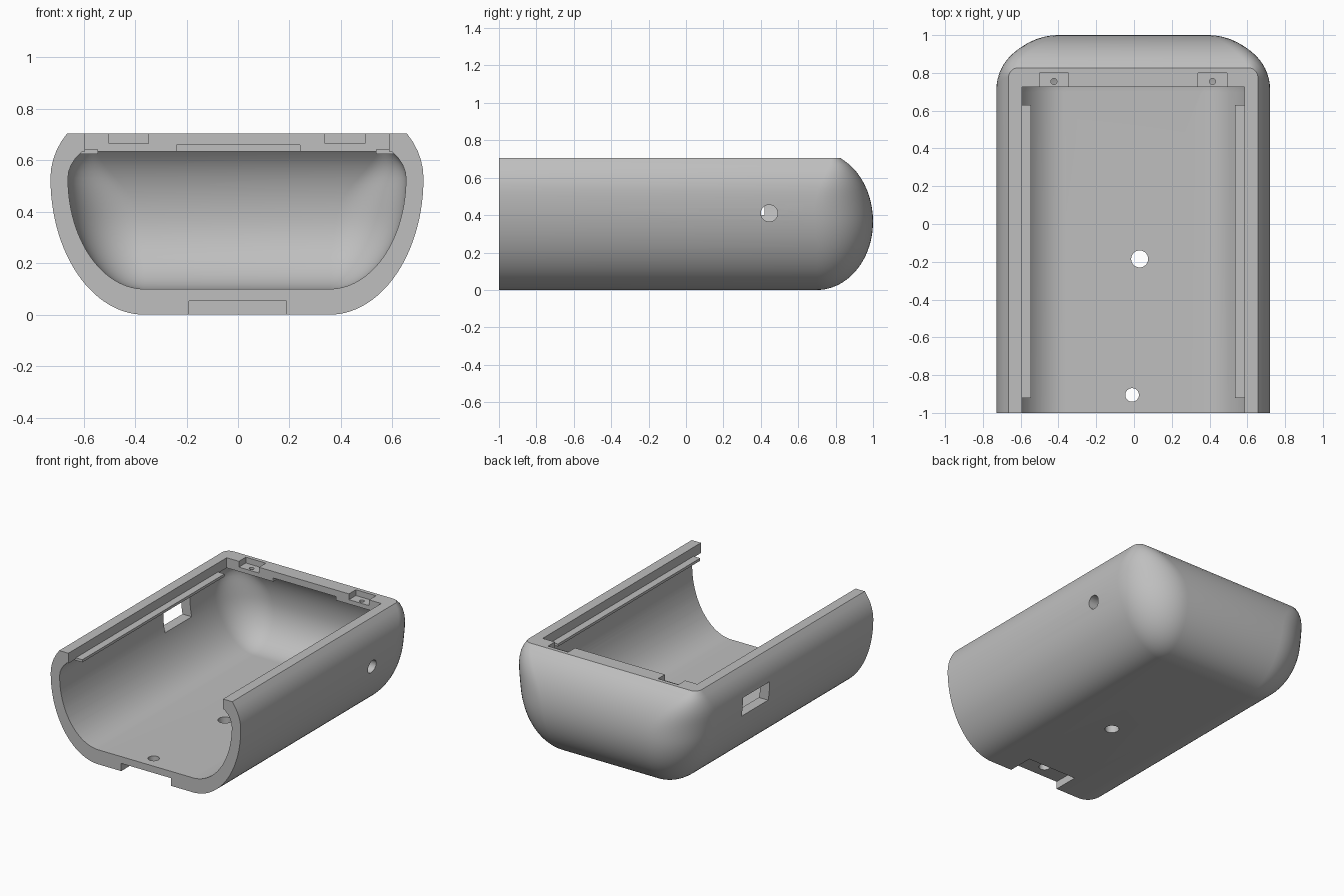
import bpy, math
from mathutils import Matrix

if "Cube" in bpy.data.objects:
    bpy.data.objects.remove(bpy.data.objects["Cube"], do_unlink=True)

grey = bpy.data.materials.new("light_grey")
grey.use_nodes = True
grey.diffuse_color = (0.52, 0.52, 0.52, 1)
grey.node_tree.nodes["Principled BSDF"].inputs["Base Color"].default_value = grey.diffuse_color

SHIFT = -0.004   # slight sideways offset of the whole body


def bulge(z, mid, low, high):
    """Quarter-ellipse factor that peaks at height mid."""
    t = (mid - z) / low if z < mid else (z - mid) / high
    return math.sqrt(max(0, 1 - t * t))


def activate(obj):
    bpy.ops.object.select_all(action="DESELECT")
    obj.select_set(True)
    bpy.context.view_layer.objects.active = obj


def tub(name, z0, z1, front, side, back, corner, rows=32, arc=14):
    """Solid U-shaped loft: flat front, rounded sides, back and corners."""
    verts, faces = [], []
    for i in range(rows + 1):
        z = z0 + (z1 - z0) * (1 - math.cos(i / rows * math.pi / 2))
        w = 0.36 + side[0] * bulge(z, *side[1:])
        b = 0.7 + back[0] * bulge(z, *back[1:])
        if z < 0.4:
            r = max(0.004, corner * bulge(z, 0.4, 0.4 - z0, 1))
        else:
            r = 0.05 + (corner - 0.05) * (1 - ((z - 0.4) / (z1 - 0.4)) ** 2)
        half = [(w, front)]
        for k in range(arc + 1):
            a = k / arc * math.pi / 2
            half.append((w - r + r * math.cos(a), b - r + r * math.sin(a)))
        ring = half + [(-x, y) for x, y in reversed(half)]
        verts += [(x + SHIFT, y, z) for x, y in ring]
    n = len(ring)
    for i in range(rows):
        for k in range(n):
            j = (k + 1) % n
            faces.append((i * n + k, i * n + j, (i + 1) * n + j, (i + 1) * n + k))
    faces.append(tuple(reversed(range(n))))
    faces.append(tuple(range(rows * n, rows * n + n)))
    mesh = bpy.data.meshes.new(name)
    mesh.from_pydata(verts, [], faces)
    obj = bpy.data.objects.new(name, mesh)
    bpy.context.collection.objects.link(obj)
    mesh.materials.append(grey)
    return obj


def box(name, x, y, z):
    """Box given by its (low, high) range on each axis."""
    bpy.ops.mesh.primitive_cube_add(size=1)
    obj = bpy.context.object
    obj.name = name
    size = [r[1] - r[0] for r in (x, y, z)]
    mid = [(r[0] + r[1]) / 2 for r in (x, y, z)]
    mid[0] += SHIFT
    obj.data.transform(Matrix.Translation(mid) @ Matrix.Diagonal((*size, 1)))
    obj.data.materials.append(grey)
    return obj


def rod(name, centre, radius, depth, turn=0):
    bpy.ops.mesh.primitive_cylinder_add(vertices=32, radius=radius, depth=depth,
                                        location=centre, rotation=(0, turn, 0))
    obj = bpy.context.object
    obj.name = name
    obj.data.materials.append(grey)
    return obj


def cut(target, cutter):
    mod = target.modifiers.new("cut", "BOOLEAN")
    mod.operation, mod.solver, mod.object = "DIFFERENCE", "EXACT", cutter
    activate(target)
    bpy.ops.object.modifier_apply(modifier=mod.name)
    bpy.data.objects.remove(cutter, do_unlink=True)


# Hollow shell, open at the front
shell = tub("shell", 0, 0.705, -1, (0.365, 0.53, 0.53, 0.307),
            (0.3, 0.365, 0.365, 0.375), 0.31)
cut(shell, tub("cavity", 0.1, 0.635, -1.1, (0.297, 0.53, 0.43, 0.18),
               (0.235, 0.365, 0.265, 0.32), 0.25))

# Top opening, leaving a rim and a back lip
cut(shell, box("opening", (-0.59, 0.59), (-1.1, 0.725), (0.6, 0.8)))

# Back lip: latch slot, two pockets and their pin holes
cut(shell, box("latch_slot", (-0.235, 0.245), (0.7, 0.77), (0.6, 0.66)))
for s in (-1, 1):
    px = s * 0.42
    cut(shell, box("pocket", (px - 0.077, px + 0.077), (0.7, 0.8), (0.665, 0.8)))
    cut(shell, rod("pin_hole", (px + SHIFT, 0.755, 0.65), 0.016, 0.1))

# Notch and holes in the floor
cut(shell, box("floor_notch", (-0.187, 0.193), (-1.1, -0.82), (-0.1, 0.053)))
cut(shell, rod("front_hole", (-0.01, -0.905, 0.05), 0.036, 0.3))
cut(shell, rod("middle_hole", (0.03, -0.185, 0.05), 0.045, 0.3))

# Round hole in the left wall, window in the right wall
cut(shell, rod("side_hole", (0.7, 0.445, 0.41), 0.045, 0.4, math.pi / 2))
cut(shell, box("side_window", (-0.9, -0.5), (0.13, 0.42), (0.4, 0.53)))

activate(shell)
bpy.ops.object.shade_smooth_by_angle(angle=math.radians(30))

# Guide rails under the rim
for side, s in (("left", 1), ("right", -1)):
    box(side + "_rail", sorted((s * 0.54, s * 0.61)), (-0.92, 0.63), (0.625, 0.643))
